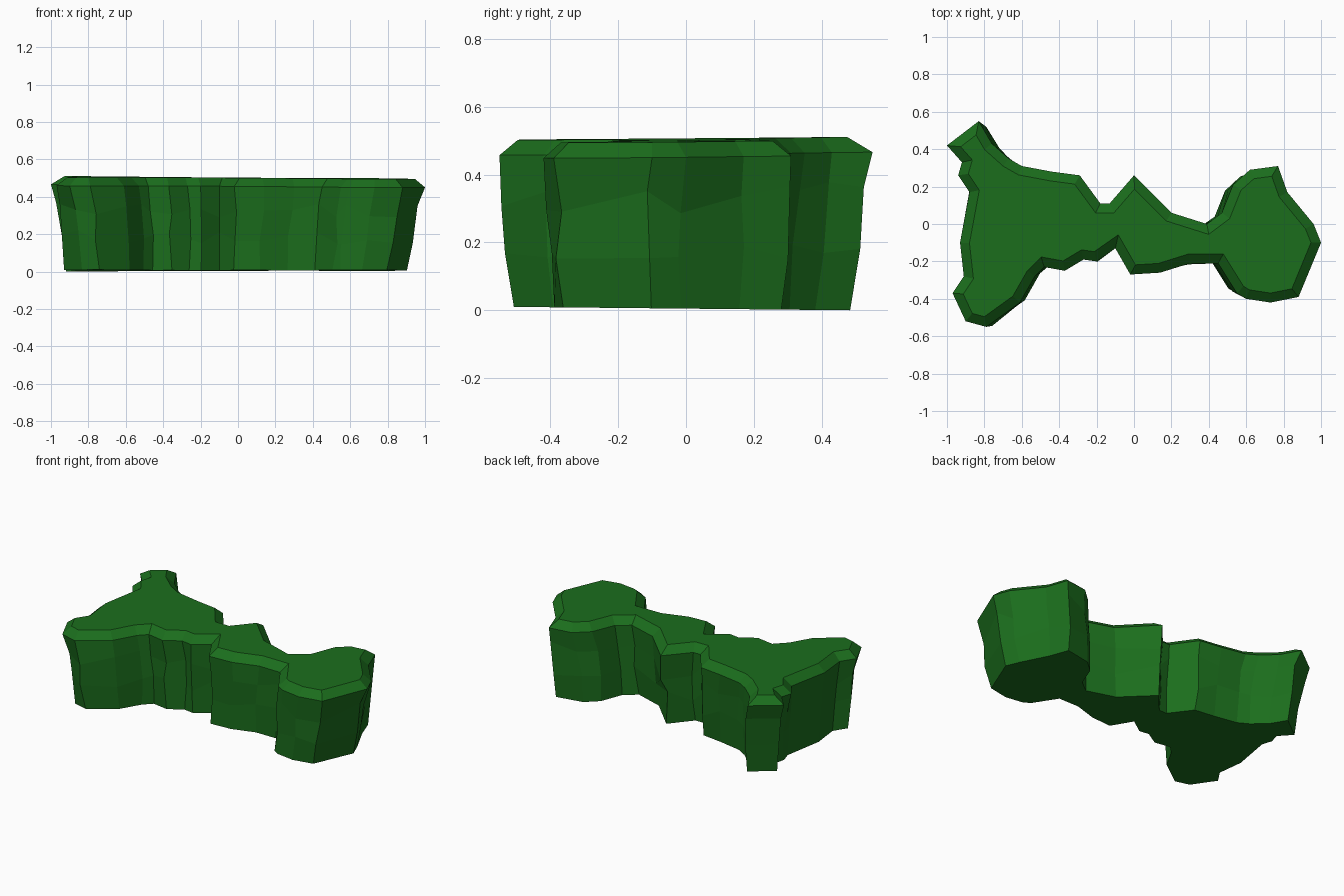
import bpy, bmesh, random
from mathutils import Vector

random.seed(11)
if "Cube" in bpy.data.objects:
    bpy.data.objects.remove(bpy.data.objects["Cube"], do_unlink=True)

# Material
green = bpy.data.materials.new("leaf green")
green.use_nodes = True
colour = (0.011, 0.155, 0.012, 1)
green.diffuse_color = colour
green.node_tree.nodes["Principled BSDF"].inputs["Base Color"].default_value = colour

# Rim outline, counter-clockwise from the right end
outline = [Vector(p) for p in (
    (1, -.1), (.96, 0), (.82, .17), (.77, .31), (.62, .29), (.53, .21),
    (.47, .06), (.39, 0), (.2, .06), (0, .26), (-.13, .11), (-.18, .11),
    (-.29, .26), (-.44, .28), (-.6, .31), (-.67, .35), (-.76, .43),
    (-.83, .55), (-1, .42), (-.92, .33), (-.94, .26), (-.88, .17),
    (-.93, -.1), (-.91, -.28), (-.97, -.37), (-.9, -.52), (-.79, -.55),
    (-.61, -.42), (-.53, -.28), (-.48, -.23), (-.37, -.25), (-.27, -.19),
    (-.2, -.2), (-.1, -.13), (-.02, -.27), (.14, -.26), (.3, -.21),
    (.45, -.21), (.55, -.37), (.6, -.4), (.73, -.42), (.88, -.39))]

# Places where the wall stands steeper: centre, radius, outward push at the ground
steep_spots = [(Vector((.79, .24)), .1, Vector((.045, .015))),
               (Vector((-.9, -.1)), .3, Vector((-.035, .015)))]


def inset(points, width):
    """Move each corner inward along its mitre."""
    result = []
    for i, p in enumerate(points):
        a = (p - points[i - 1]).normalized()
        b = (points[(i + 1) % len(points)] - p).normalized()
        na, nb = Vector((-a.y, a.x)), Vector((-b.y, b.x))
        mitre = (na + nb) / max(1 + na.dot(nb), .6)
        result.append(p + mitre * width)
    return result


def taper(amount):
    """Outline of the wall, narrowing towards the ground."""
    result = []
    for rim, p in zip(outline, inset(outline, .01 * amount)):
        shift = Vector((-.01, -.01))
        for centre, radius, push in steep_spots:
            if (rim - centre).length < radius:
                shift += push
        result.append(p * (1 - .077 * amount) + shift * amount)
    return result


def ring(bm, points, z, slope, jitter=0):
    """Add one loop of vertices on a plane with the given slope."""
    shake = lambda: random.uniform(-jitter, jitter)
    return [bm.verts.new((p.x + shake(), p.y + shake(),
                          z + p.dot(Vector(slope)) + 3 * shake()))
            for p in points]


# Tapered, faceted walls with a bevelled rim
bm = bmesh.new()
level, tilted = (0, -.01), (-.006, .008)
rings = [
    ring(bm, taper(1), .005, level),
    ring(bm, taper(.7), .18, level, .014),
    ring(bm, taper(.4), .33, tilted, .014),
    ring(bm, outline, .457, tilted),
    ring(bm, inset(outline, .05), .502, tilted)]
count = len(outline)
for low, high in zip(rings, rings[1:]):
    for i in range(count):
        j = (i + 1) % count
        bm.faces.new((low[i], low[j], high[j], high[i]))

# Flat top and underside
caps = [bm.faces.new(rings[-1]), bm.faces.new(rings[0][::-1])]
bmesh.ops.triangulate(bm, faces=caps)
bm.normal_update()

mesh = bpy.data.meshes.new("hedge")
bm.to_mesh(mesh)
bm.free()
mesh.materials.append(green)
hedge = bpy.data.objects.new("hedge", mesh)
bpy.context.collection.objects.link(hedge)
